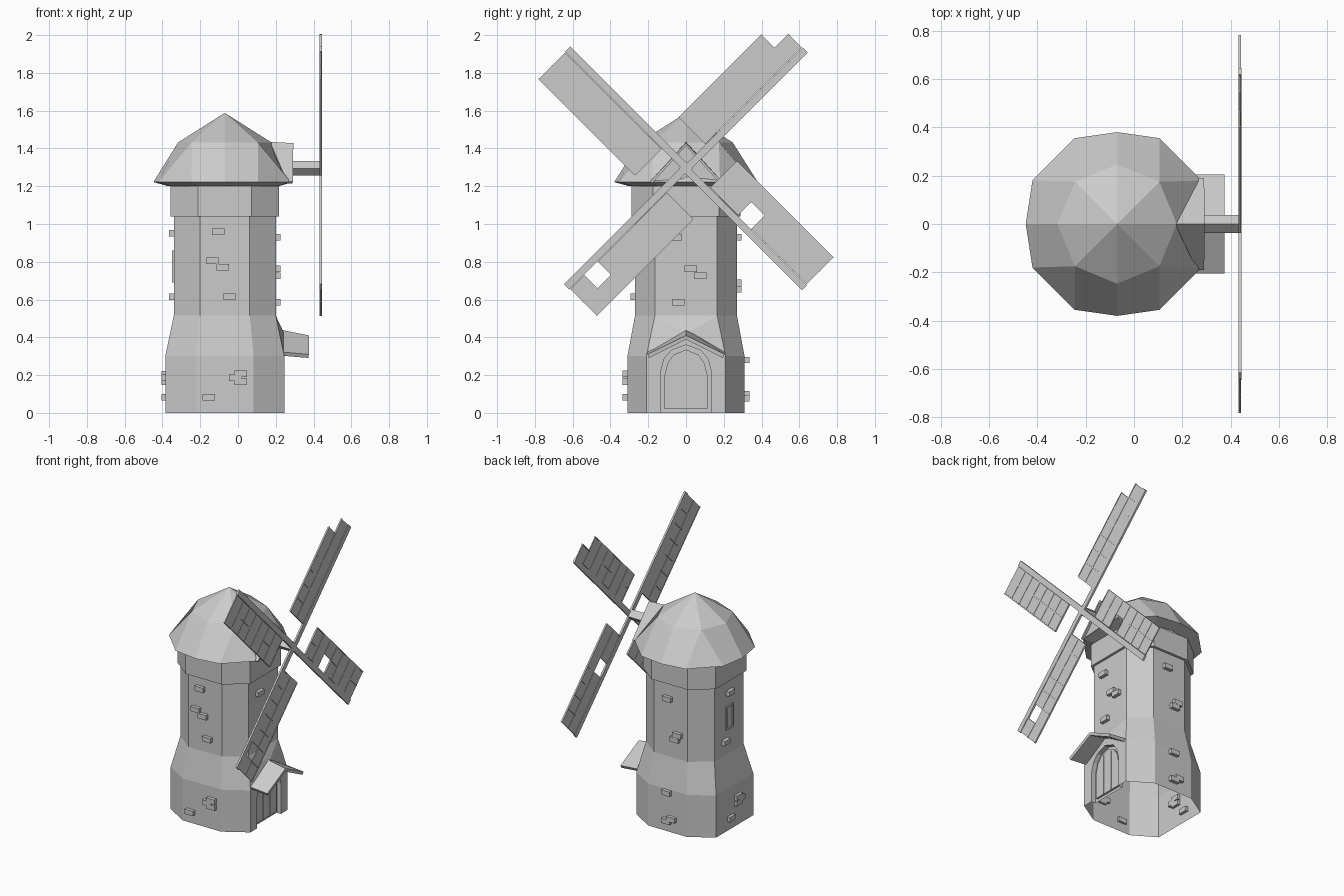
import bpy, bmesh
from math import radians, cos, sin, sqrt
from mathutils import Matrix, Vector

if "Cube" in bpy.data.objects:
    bpy.data.objects.remove(bpy.data.objects["Cube"])

CX = -0.07  # tower axis


def add_mesh(name, verts, faces, thick=0.0):
    me = bpy.data.meshes.new(name)
    me.from_pydata([tuple(v) for v in verts], [], faces)
    bm = bmesh.new()
    bm.from_mesh(me)
    bmesh.ops.remove_doubles(bm, verts=bm.verts, dist=1e-5)
    bmesh.ops.recalc_face_normals(bm, faces=bm.faces)
    bm.to_mesh(me)
    bm.free()
    ob = bpy.data.objects.new(name, me)
    bpy.context.collection.objects.link(ob)
    if thick:
        m = ob.modifiers.new("thickness", 'SOLIDIFY')
        m.thickness = thick
    return ob


def add_boxes(name, boxes):
    """boxes: list of (matrix, centre, size)"""
    bm = bmesh.new()
    for mat, c, s in boxes:
        bmesh.ops.create_cube(bm, size=1, matrix=mat @ Matrix.Translation(c) @ Matrix.Diagonal((*s, 1)))
    me = bpy.data.meshes.new(name)
    bm.to_mesh(me)
    bm.free()
    ob = bpy.data.objects.new(name, me)
    bpy.context.collection.objects.link(ob)
    return ob


def octagon(a, b, e, f, z):
    """Front/back faces at y=+-b with half width a; side faces at x=+-e with half width f."""
    pts = [(e, -f), (e, f), (a, b), (-a, b), (-e, f), (-e, -f), (-a, -b), (a, -b)]
    return [(CX + x, y, z) for x, y in pts]


def loft(rings, skip=()):
    n = len(rings[0])
    verts = [p for r in rings for p in r]
    faces = [(k * n + i, k * n + (i + 1) % n, (k + 1) * n + (i + 1) % n, (k + 1) * n + i)
             for k in range(len(rings) - 1) for i in range(n) if (k, i) not in skip]
    return verts, faces


def arch(x, w, h, z0=0.0):
    half = [(w, z0), (w, h * 0.6), (w * 0.86, h * 0.79), (w * 0.58, h * 0.92), (0, h)]
    return [(x, -y, z) for y, z in half] + [(x, y, z) for y, z in half[-2::-1]]


# Tower: open-bottomed octagonal shell, door side left open below
rings = [octagon(.153, .31, .315, .21, 0), octagon(.153, .31, .315, .21, .3),
         octagon(.132, .27, .27, .165, .515), octagon(.132, .27, .27, .165, 1.04),
         octagon(.142, .288, .287, .175, 1.04), octagon(.142, .288, .287, .175, 1.2)]
add_mesh("tower", *loft(rings, skip={(0, 0), (1, 0)}))

# Door wall with arched opening and recess, plus the slope above it
X = .245
outer = [(X, .21, 0), (X, .21, .3), (X, 0, .42), (X, -.21, .3), (X, -.21, 0)]
a = arch(X, .135, .36)
inner = arch(.212, .135, .36)
n = len(a)
verts = outer + a + inner + [(.2, .165, .515), (.2, -.165, .515)]
o = 5
faces = [tuple(range(5 + n)), tuple(range(o + n, o + 2 * n))]
faces += [(o + i, o + i + 1, o + n + i + 1, o + n + i) for i in range(n - 1)]
t = o + 2 * n
faces += [(1, 2, t), (2, t, t + 1), (2, 3, t + 1)]
add_mesh("door_wall", verts, faces)

# Door leaf with plank strips
da, db = arch(.212, .113, .335, .02), arch(.226, .113, .335, .02)
faces = [tuple(range(n, 2 * n))] + [(i, (i + 1) % n, n + (i + 1) % n, n + i) for i in range(n)]
add_mesh("door", da + db, faces)
I = Matrix.Identity(4)
add_boxes("door_strips", [(I, (.227, y, .165), (.006, .008, .28)) for y in (-.038, .038)])

# Porch roof
add_mesh("porch_roof", [(.2, -.205, .325), (.2, 0, .445), (.2, .205, .325),
                        (.375, -.205, .31), (.375, 0, .41), (.375, .205, .31)],
         [(0, 1, 4, 3), (1, 2, 5, 4)], thick=.022)

# Domed roof: peak, 8-sided middle ring, 12-sided eave
eave = [(.36, 0), (.35, .18), (.175, .355), (0, .38), (-.175, .355), (-.35, .18), (-.378, 0)]
eave += [(x, -y) for x, y in eave[-2:0:-1]]
verts = [(CX, 0, 1.588)]
verts += [(CX + .247 * cos(radians(45 * i)), .247 * sin(radians(45 * i)), 1.432) for i in range(8)]
verts += [(CX + x, y, 1.222) for x, y in eave]
verts += [(CX + .79 * x, .79 * y, 1.2) for x, y in eave]
M = lambda i: 1 + i % 8
E = lambda i: 9 + i % 12
faces = [(0, M(i), M(i + 1)) for i in range(8)]
for q in range(4):
    m, e = 2 * q, 3 * q
    faces += [(M(m), E(e), E(e + 1), M(m + 1)), (M(m + 1), E(e + 1), E(e + 2)),
              (M(m + 1), E(e + 2), E(e + 3), M(m + 2))]
faces += [(E(i), E(i + 1), E(i + 1) + 12, E(i) + 12) for i in range(12)]
add_mesh("roof", verts, faces)

# Dormer over the sail axle
add_mesh("dormer_roof", [(.17, 0, 1.435), (.293, 0, 1.428), (.29, .19, 1.225), (.29, -.19, 1.225),
                         (.26, .19, 1.225), (.26, -.19, 1.225)],
         [(0, 1, 2, 4), (0, 5, 3, 1)], thick=.014)
add_mesh("dormer_wall", [(.275, 0, 1.42), (.275, .18, 1.225), (.275, -.18, 1.225)], [(0, 1, 2)])

# Axle
ZC = 1.295
d = .038
ring = lambda x: [(x, 0, ZC - d), (x, d, ZC), (x, 0, ZC + d), (x, -d, ZC)]
add_mesh("axle", ring(.15) + ring(.438),
         [(i, (i + 1) % 4, 4 + (i + 1) % 4, 4 + i) for i in range(4)] + [(4, 5, 6, 7), (0, 1, 2, 3)])

# Sails: local u along arm, v across, thickness on x; missing cells are (column, row)
U0, ROW, V0, COL = .166, .103, .016, .1
missing = {0: {(1, 6)}, 1: set(), 2: {(0, 5)}, 3: {(0, 2)}}
for k in range(4):
    ang = radians(45 + 90 * k)
    u = Vector((0, cos(ang), sin(ang)))
    v = Vector((0, -sin(ang), cos(ang)))
    mat = Matrix(((0, 0, 1, .438), (u.y, v.y, 0, 0), (u.z, v.z, 0, ZC), (0, 0, 0, 1)))
    cells, laths = [], []
    for c in range(2):
        for r in range(7):
            if (c, r) in missing[k]:
                continue
            cen = (U0 + ROW * (r + .5), V0 + COL * (c + .5), 0)
            cells.append((mat, cen, (ROW - .004, COL - .004, .007)))
            laths.append((mat, (cen[0] - ROW / 2, cen[1], 0), (.006, COL, .011)))
            laths.append((mat, (cen[0], cen[1] + COL / 2, 0), (ROW, .006, .011)))
    add_boxes(f"sail_panels_{k}", cells)
    add_boxes(f"sail_laths_{k}", laths)
    add_boxes(f"sail_beam_{k}", [(mat, (.445, -.003, 0), (.89, .038, .013))])

# Raised bricks: (offset along face, height) on each face
bricks = {
    "front": [(-.035, .96), (-.065, .805), (-.01, .77), (.025, .615),
              (.085, .208), (.055, .185), (.085, .165), (-.085, .082)],
    "right": [(-.055, .93), (.025, .762), (.075, .727), (-.04, .585)],
    "back": [(-.02, .93), (.06, .69), (.04, .655), (.0, .28), (.04, .1), (.0, .078)],
    "left": [(.0, .95), (-.05, .615), (.03, .205), (.06, .185), (.03, .165), (-.05, .082)],
}
turn = {"front": 0, "right": 90, "back": 180, "left": 270}
for side, spots in bricks.items():
    mat = Matrix.Translation((CX, 0, 0)) @ Matrix.Rotation(radians(turn[side]), 4, 'Z')
    add_boxes(f"{side}_bricks", [(mat, (p, -(.315 if z < .4 else .275), z), (.066, .04, .034))
                                 for p, z in spots])

# Window on the left side: frame bars and pane
w = CX - .27
add_boxes("window_frame", [(I, (w, s * .036, .775), (.02, .012, .17)) for s in (-1, 1)]
          + [(I, (w, 0, .775 + s * .08), (.02, .06, .012)) for s in (-1, 1)])
add_boxes("window_pane", [(I, (w, 0, .775), (.006, .06, .15))])
